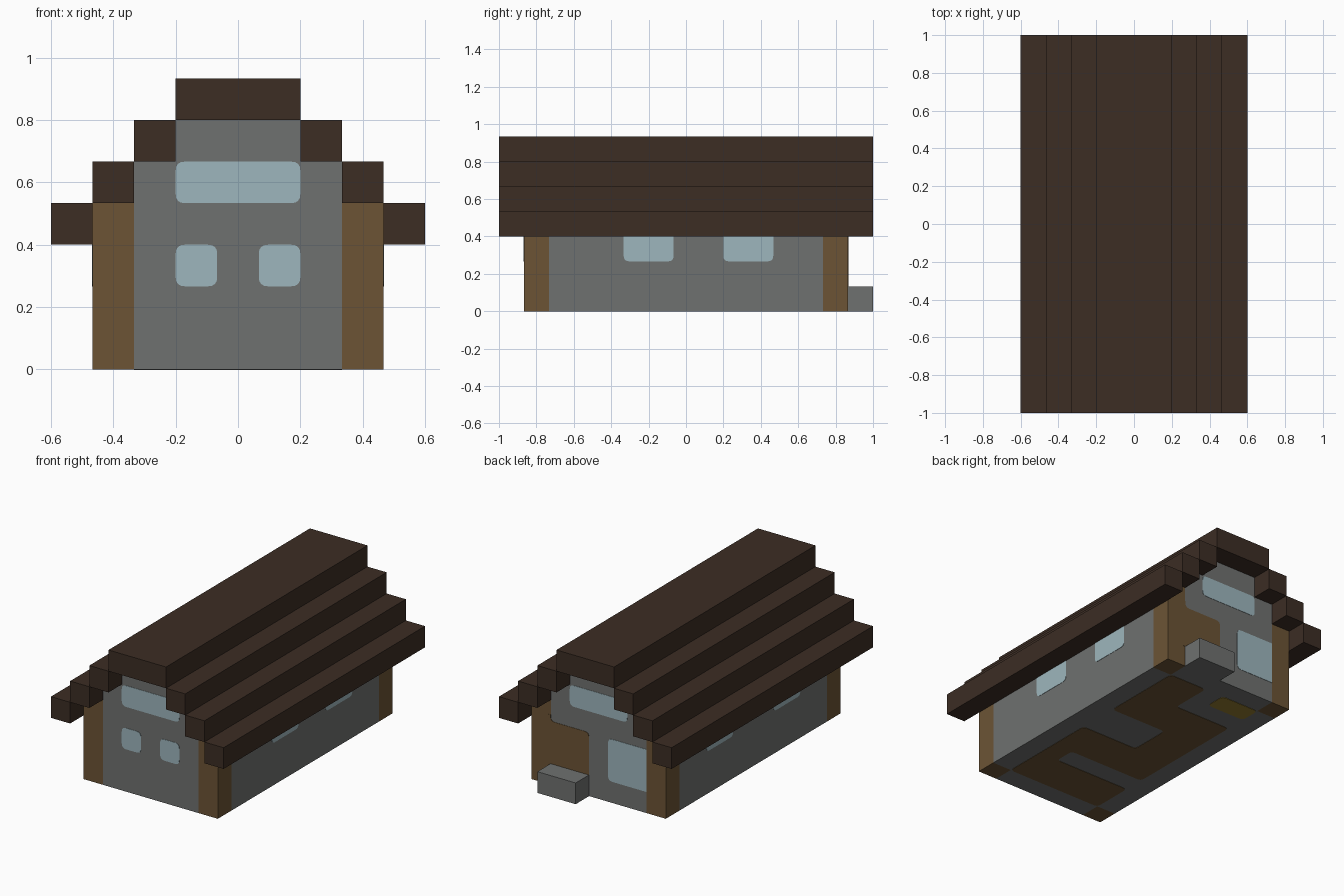
import bpy, bmesh
from mathutils import Vector

cube = bpy.data.objects.get("Cube")
if cube:
    bpy.data.objects.remove(cube, do_unlink=True)

U = 2 / 15        # one building block
THIN = 0.002      # thickness of painted plates
ROUND = 0.22      # corner radius in blocks


def material(name, rgb):
    lin = [((c / 255 + 0.055) / 1.055) ** 2.4 for c in rgb] + [1]
    m = bpy.data.materials.new(name)
    m.use_nodes = True
    m.diffuse_color = lin
    bsdf = next(n for n in m.node_tree.nodes if n.type == 'BSDF_PRINCIPLED')
    bsdf.inputs["Base Color"].default_value = lin
    return m


STONE = material("grey stone", (111, 113, 112))
WOOD = material("oak wood", (108, 84, 53))
ROOF = material("dark roof wood", (60, 45, 36))
GLASS = material("pale glass", (158, 182, 189))
YELLOW = material("yellow straw", (148, 122, 48))


def finish(name, bm, mat):
    bmesh.ops.recalc_face_normals(bm, faces=bm.faces)
    mesh = bpy.data.meshes.new(name)
    bm.to_mesh(mesh)
    bm.free()
    mesh.materials.append(mat)
    obj = bpy.data.objects.new(name, mesh)
    bpy.context.collection.objects.link(obj)
    return obj


def box(name, xs, ys, zs, mat):
    """Box given by its block ranges on each axis."""
    bm = bmesh.new()
    bmesh.ops.create_cube(bm, size=1)
    for v in bm.verts:
        v.co = Vector([U * (r[0] if c < 0 else r[1])
                       for c, r in zip(v.co, (xs, ys, zs))])
    return finish(name, bm, mat)


def plate(name, pts, place, mat, square=()):
    """Thin plate with rounded corners; place maps (u, v, depth) to 3D."""
    outline = []
    for i, p in enumerate(pts):
        p = Vector(p)
        if i in square:
            outline.append(p)
            continue
        a = p + (Vector(pts[i - 1]) - p).normalized() * ROUND
        b = p + (Vector(pts[(i + 1) % len(pts)]) - p).normalized() * ROUND
        for k in range(5):
            t = k / 4
            outline.append(a * (1 - t) ** 2 + p * 2 * t * (1 - t) + b * t ** 2)
    bm = bmesh.new()
    rings = [[bm.verts.new(place(q.x * U, q.y * U, d)) for q in outline]
             for d in (0, THIN)]
    for ring in rings:
        bm.faces.new(ring)
    n = len(outline)
    for i in range(n):
        j = (i + 1) % n
        bm.faces.new((rings[0][i], rings[0][j], rings[1][j], rings[1][i]))
    return finish(name, bm, mat)


def rect(u0, u1, v0, v1):
    return [(u0, v0), (u1, v0), (u1, v1), (u0, v1)]


# Placement on each wall and under the floor
END = 6.5 * U
SIDE = 3.5 * U
def front(u, v, d): return (u, -END - d, v)
def back(u, v, d): return (u, END + d, v)
def left(u, v, d): return (SIDE + d, u, v)
def right(u, v, d): return (-SIDE - d, u, v)
def under(u, v, d): return (SIDE - u, v - END, -d)


# Stone walls and gables
box("main_walls", (-2.5, 2.5), (-6.5, 6.5), (0, 5), STONE)
box("upper_gable", (-1.5, 1.5), (-6.5, 6.5), (5, 6), STONE)
for s, side in ((1, "left"), (-1, "right")):
    xs = sorted((2.5 * s, 3.5 * s))
    box(side + "_wall", xs, (-5.5, 5.5), (0, 4), STONE)
    # Wooden corner posts
    for t, end in ((-1, "front"), (1, "back")):
        box(f"{end}_{side}_post", xs, sorted((5.5 * t, 6.5 * t)), (0, 4), WOOD)
    # Stepped roof beams
    for i in range(3):
        beam = sorted(((4.5 - i) * s, (3.5 - i) * s))
        box(f"{side}_roof_step_{i + 1}", beam, (-7.5, 7.5), (3 + i, 4 + i), ROOF)
box("roof_ridge", (-1.5, 1.5), (-7.5, 7.5), (6, 7), ROOF)

# Doorstep and door
box("doorstep", (0.5, 2.5), (6.5, 7.5), (0, 1), STONE)
plate("door", [(0.5, 1), (2.6, 1), (2.6, 3.3), (2.5, 3.3), (2.5, 3), (0.5, 3)],
      back, WOOD, (0, 1, 2, 3))

# Gable windows and end windows
for place, end in ((front, "front"), (back, "back")):
    plate(end + "_gable_window", rect(-1.5, 1.5, 4, 5), place, GLASS)
plate("front_right_window", rect(-1.5, -0.5, 2, 3), front, GLASS)
plate("front_left_window", rect(0.5, 1.5, 2, 3), front, GLASS)
plate("back_window", rect(-2.5, -0.5, 1, 3), back, GLASS, (0, 3))

# Long side windows, tucked under the eaves
for place, name, y in ((left, "left_front", -2.5), (left, "left_back", 1.5),
                       (right, "right_front", -3.5), (right, "right_back", 1.5)):
    plate(name + "_window", rect(y, y + 2, 2, 3), place, GLASS, (2, 3))

# Inlaid floor under the house
plate("floor_inlay", [(1, 1), (6, 1), (6, 3), (2, 3), (2, 4), (6, 4), (6, 10),
                      (3, 10), (3, 12), (1, 12), (1, 8), (4, 8), (4, 6), (1, 6)],
      under, WOOD)
plate("floor_yellow_patch", rect(4, 6, 11, 12), under, YELLOW)
